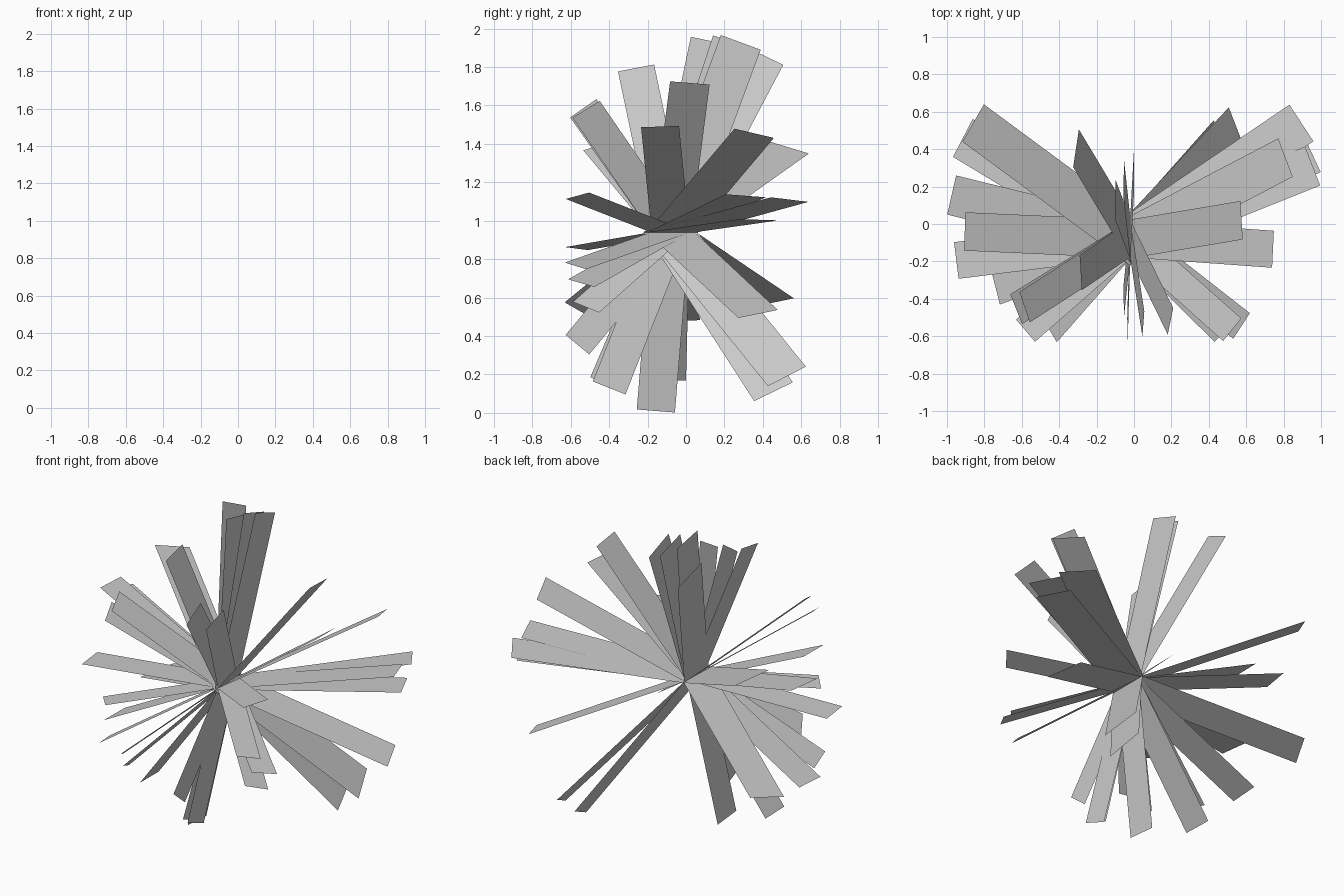
import bpy, bmesh
from mathutils import Vector

if "Cube" in bpy.data.objects:
    bpy.data.objects.remove(bpy.data.objects["Cube"])

# Burst of flat streaks: every streak starts on a short hinge line along y
CENTRE = Vector((-0.02, -0.08, 0.94))
HINGE = Vector((0, 1, 0))
WIDTH_RATIO = 0.21

# Middle of the far end of each streak
UPPER_RIGHT = [(.575, .02, 1.717), (.743, -.135, 1.49), (.81, .355, 1.455),
               (.895, .54, 1.11), (.95, .38, 1.005), (.955, .31, 1.13),
               (.195, -.52, 1.58), (.05, -.535, 1.585), (.525, -.565, 1.13)]
UPPER_LEFT = [(-.285, -.26, 1.795), (-.31, .405, 1.86), (-.10, .13, 1.935),
              (-.055, .245, 1.93), (0, .285, 1.928), (-.86, .54, 1.38),
              (-.63, -.455, 1.39), (-.585, -.445, 1.465), (-.905, -.04, 1.35),
              (-.975, .155, 1.22)]
LOWER_RIGHT = [(.545, .525, .19), (.455, .455, .11), (.86, .375, .515),
               (.50, -.52, .55), (.575, -.545, .675), (.48, -.575, .765)]
LOWER_LEFT = [(-.035, -.565, .355), (-.055, -.415, .15), (-.03, -.40, .13),
              (-.19, -.157, .01), (-.58, -.57, .855), (-.45, -.57, .54),
              (-.74, -.34, .47), (-.95, -.195, .895), (-.915, .46, .575),
              (-.58, -.10, .17), (-.885, -.03, .48), (-.47, -.50, .43)]


def add_streak(bm, end):
    """Rectangle pointing at end, lying in a plane through the hinge, cut at the hinge."""
    end = Vector(end)
    ray = end - CENTRE
    u = ray.normalized()
    v = (HINGE - u * u.y).normalized()
    half = v * ray.length * WIDTH_RATIO / 2
    base = HINGE * (half.length / v.y)
    pts = (CENTRE - base, CENTRE + base, end + half, end - half)
    bm.faces.new([bm.verts.new(p) for p in pts])


def build(name, ends):
    bm = bmesh.new()
    for end in ends:
        add_streak(bm, end)
    mesh = bpy.data.meshes.new(name)
    bm.to_mesh(mesh)
    bm.free()
    bpy.context.collection.objects.link(bpy.data.objects.new(name, mesh))


build("upper_right_streaks", UPPER_RIGHT)
build("upper_left_streaks", UPPER_LEFT)
build("lower_right_streaks", LOWER_RIGHT)
build("lower_left_streaks", LOWER_LEFT)
